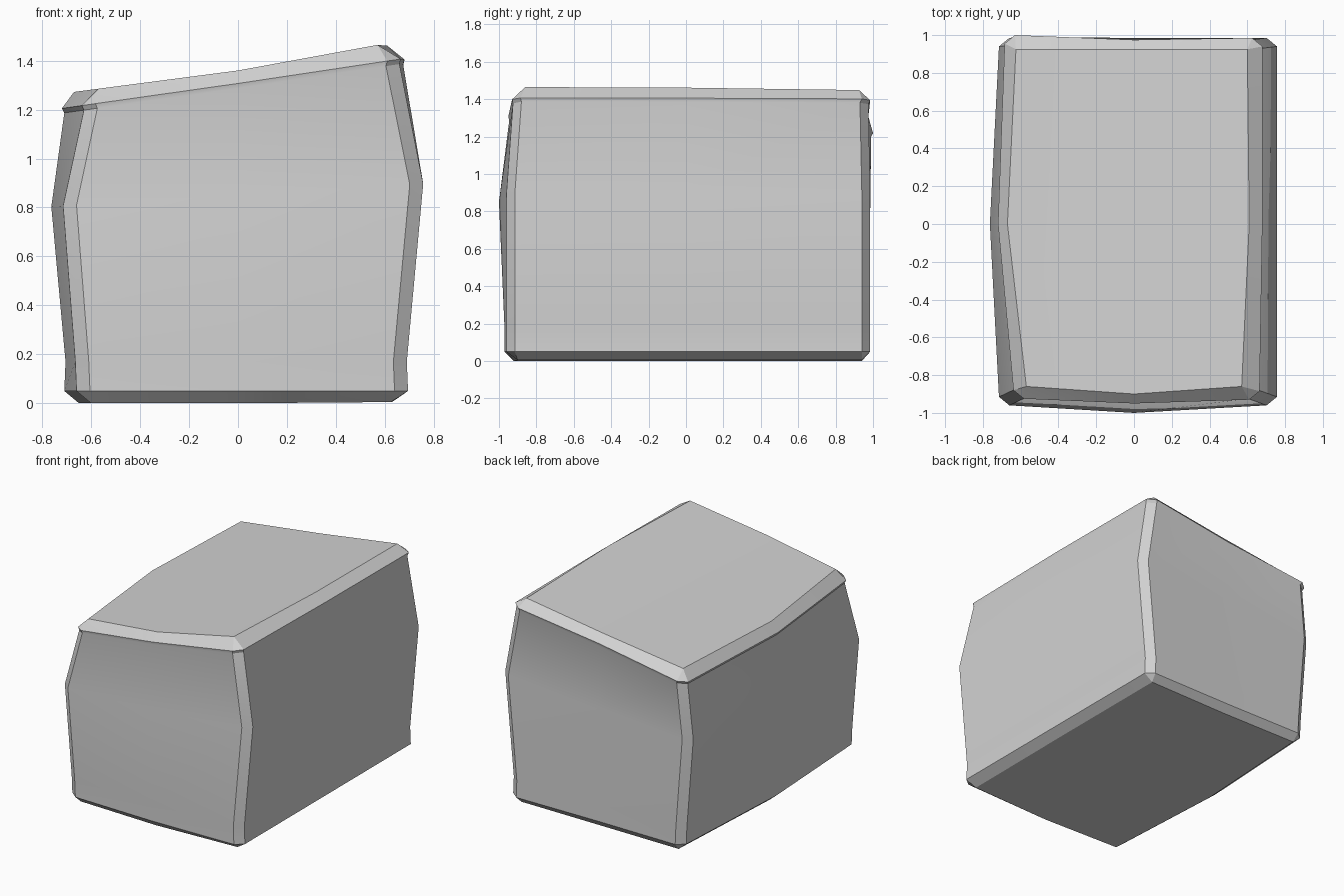
import bpy, bmesh, math

cube = bpy.data.objects.get("Cube")
if cube:
    bpy.data.objects.remove(cube, do_unlink=True)

# One plain stone grey for the whole block
grey = bpy.data.materials.new("stone_grey")
grey.use_nodes = True
colour = (0.65, 0.65, 0.65, 1)
grey.diffuse_color = colour
grey.node_tree.nodes["Principled BSDF"].inputs["Base Color"].default_value = colour


def height(z, x, y, dip):
    """Tilted level: left, middle and right heights, falling slightly to the back."""
    left, mid, right = z
    side = (right - mid) if x > 0 else (mid - left)
    return mid + side * x / 0.65 - dip * max(x, 0) * (y + 1)


def ring(bm, left, right, front, back, z, cx=0.055, cy=0.045, dip=0.0):
    """Chamfered outline; sides run front-middle-back, ends run left-middle-right."""
    points = [
        (left[0], front[0] + cy), (left[0] + cx, front[0]),
        (0, front[1]),
        (right[0] - cx, front[2]), (right[0], front[2] + cy),
        (right[1], 0),
        (right[2], back[2] - cy), (right[2] - cx, back[2]),
        (0, back[1]),
        (left[2] + cx, back[0]), (left[2], back[0] - cy),
        (left[1], 0),
    ]
    return [bm.verts.new((x, y, height(z, x, y, dip))) for x, y in points]


def cap(bm, loop, z, flip):
    """Close an outline with four panels around a centre point."""
    centre = bm.verts.new((0, 0, z))
    for k in range(4):
        panel = [loop[(3 * k - 1 + i) % 12] for i in range(4)] + [centre]
        bm.faces.new(panel[::-1] if flip else panel)


bm = bmesh.new()
low_front, low_back = (-.955, -.97, -.96), (.985, .98, .985)
rings = [
    # underside, inset to leave a bevel
    ring(bm, (-.60, -.65, -.60), (.625, .63, .63), (-.90, -.92, -.90),
         (.94, .935, .94), (0, 0, .005), 0, 0),
    # base and waist of the walls
    ring(bm, (-.66, -.71, -.66), (.695, .695, .695), low_front, low_back, (.05, .05, .05)),
    ring(bm, (-.665, -.705, -.665), (.69, .69, .69), low_front, low_back, (.17, .17, .17)),
    ring(bm, (-.715, -.763, -.715), (.757, .757, .757), (-.96, -1, -.96),
         (.985, .985, .985), (.81, .85, .89)),
    # thin lip under the top bevel
    ring(bm, (-.63, -.71, -.675), (.66, .675, .675), (-.92, -.945, -.925),
         (.99, .97, .975), (1.195, 1.287, 1.385), dip=.006),
    ring(bm, (-.638, -.72, -.685), (.665, .68, .68), (-.925, -.95, -.93),
         (1, .975, .985), (1.215, 1.307, 1.405), dip=.006),
    # sloping top
    ring(bm, (-.57, -.67, -.625), (.57, .61, .60), (-.86, -.90, -.86),
         (.925, .925, .925), (1.275, 1.36, 1.481), 0, 0, dip=.02),
]
for low, high in zip(rings, rings[1:]):
    for i in range(12):
        j = (i + 1) % 12
        bm.faces.new((low[i], low[j], high[j], high[i]))
cap(bm, rings[0], 0.003, True)
cap(bm, rings[-1], 1.36, False)
bmesh.ops.remove_doubles(bm, verts=bm.verts[:], dist=0.001)
bmesh.ops.recalc_face_normals(bm, faces=bm.faces[:])

mesh = bpy.data.meshes.new("stone_block")
bm.to_mesh(mesh)
bm.free()
mesh.materials.append(grey)
block = bpy.data.objects.new("stone_block", mesh)
bpy.context.collection.objects.link(block)
bpy.context.view_layer.objects.active = block
block.select_set(True)
bpy.ops.object.shade_smooth_by_angle(angle=math.radians(25))
